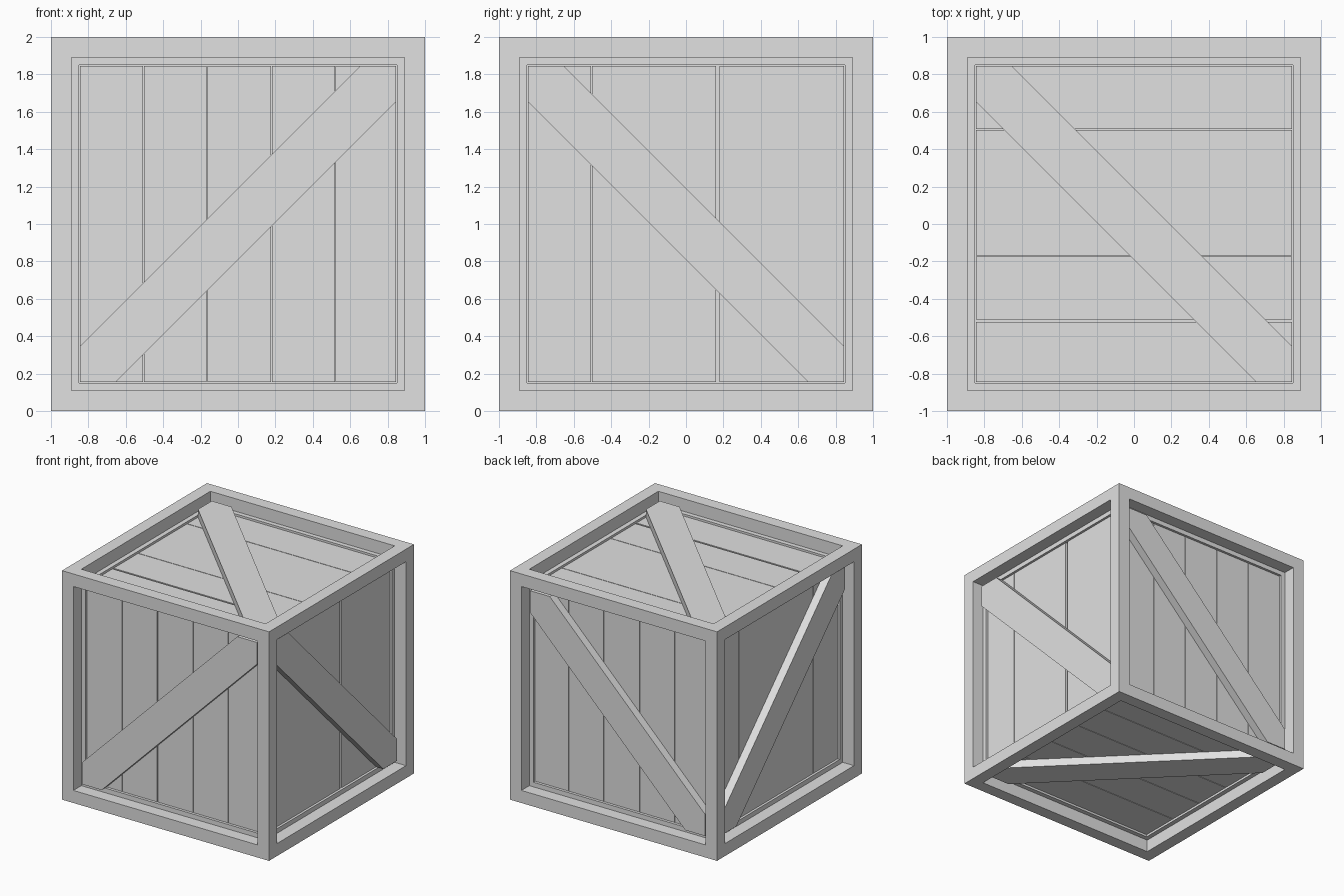
import bpy
import bmesh
from mathutils import Vector

cube = bpy.data.objects.get("Cube")
if cube:
    bpy.data.objects.remove(cube, do_unlink=True)

grey = bpy.data.materials.new("plain grey")
grey.use_nodes = True
colour = (0.75, 0.75, 0.75, 1)
grey.diffuse_color = colour
grey.node_tree.nodes["Principled BSDF"].inputs["Base Color"].default_value = colour

CENTRE = Vector((0, 0, 1))
X, Y, Z = Vector((1, 0, 0)), Vector((0, 1, 0)), Vector((0, 0, 1))
OPEN = 0.845     # half width of each opening
FLOOR = 0.85     # distance from the centre to the back of the planks
PLANK = 0.875    # outer surface of the planks
BRACE = 0.945    # outer surface of the braces
CUT = 0.655      # where a brace leaves the opening's edge


def finish(name, bm):
    bmesh.ops.recalc_face_normals(bm, faces=bm.faces[:])
    mesh = bpy.data.meshes.new(name)
    bm.to_mesh(mesh)
    bm.free()
    mesh.materials.append(grey)
    obj = bpy.data.objects.new(name, mesh)
    bpy.context.collection.objects.link(obj)


def extrude(bm, face, offset):
    new = bmesh.ops.extrude_face_region(bm, geom=[face])["geom"]
    verts = [g for g in new if isinstance(g, bmesh.types.BMVert)]
    bmesh.ops.translate(bm, verts=verts, vec=offset)


def add_slab(bm, outline, u, v, n, low, high):
    """Extrude a (u, v) outline along the side's normal."""
    face = bm.faces.new([bm.verts.new(CENTRE + u * a + v * b + n * low)
                         for a, b in outline])
    extrude(bm, face, n * (high - low))


# Frame: a cube with a square, straight-walled recess in every side
bm = bmesh.new()
bmesh.ops.create_cube(bm, size=2)
bmesh.ops.translate(bm, verts=bm.verts[:], vec=CENTRE)
sides = bm.faces[:]
bmesh.ops.inset_individual(bm, faces=sides, thickness=1 - OPEN)
for f in sides:
    extrude(bm, f, f.normal * (FLOOR - 1))
# Remove the caps left behind at the mouths of the recesses
caps = [f for f in bm.faces
        if max(abs(c) for c in f.calc_center_median() - CENTRE) > 0.99
        and (f.calc_center_median() - CENTRE).length < 1.01]
bmesh.ops.delete(bm, geom=caps, context='FACES_ONLY')
finish("crate_frame", bm)


def build_side(name, u, v, n, slope, seams):
    # Planks run along v, split at each (position, gap) seam
    bm = bmesh.new()
    start = -OPEN
    for pos, gap in seams + [(OPEN, 0)]:
        end = pos - gap / 2
        add_slab(bm, [(start, -OPEN), (end, -OPEN), (end, OPEN), (start, OPEN)],
                 u, v, n, FLOOR, PLANK)
        start = pos + gap / 2
    finish(name + "_planks", bm)

    # Diagonal brace with its ends trimmed to the opening's corners
    half = [(-OPEN, -OPEN), (-CUT, -OPEN), (OPEN, CUT)]
    outline = half + [(-a, -b) for a, b in half]
    bm = bmesh.new()
    add_slab(bm, [(a * slope, b) for a, b in outline], u, v, n, PLANK, BRACE)
    finish(name + "_brace", bm)


THIN = 0.005
even = [(p, THIN) for p in (-0.505, -0.165, 0.18, 0.52)]

build_side("front", X, Z, -Y, 1, even)
build_side("back", X, Z, Y, 1, even)
build_side("left", Y, Z, X, -1, [(-0.505, THIN), (0.17, 0.02)])
build_side("right", Y, Z, -X, -1, even)
build_side("top", Y, X, Z, -1, [(-0.517, 0.015), (-0.17, THIN), (0.505, THIN)])
build_side("bottom", Y, X, -Z, -1, even)
